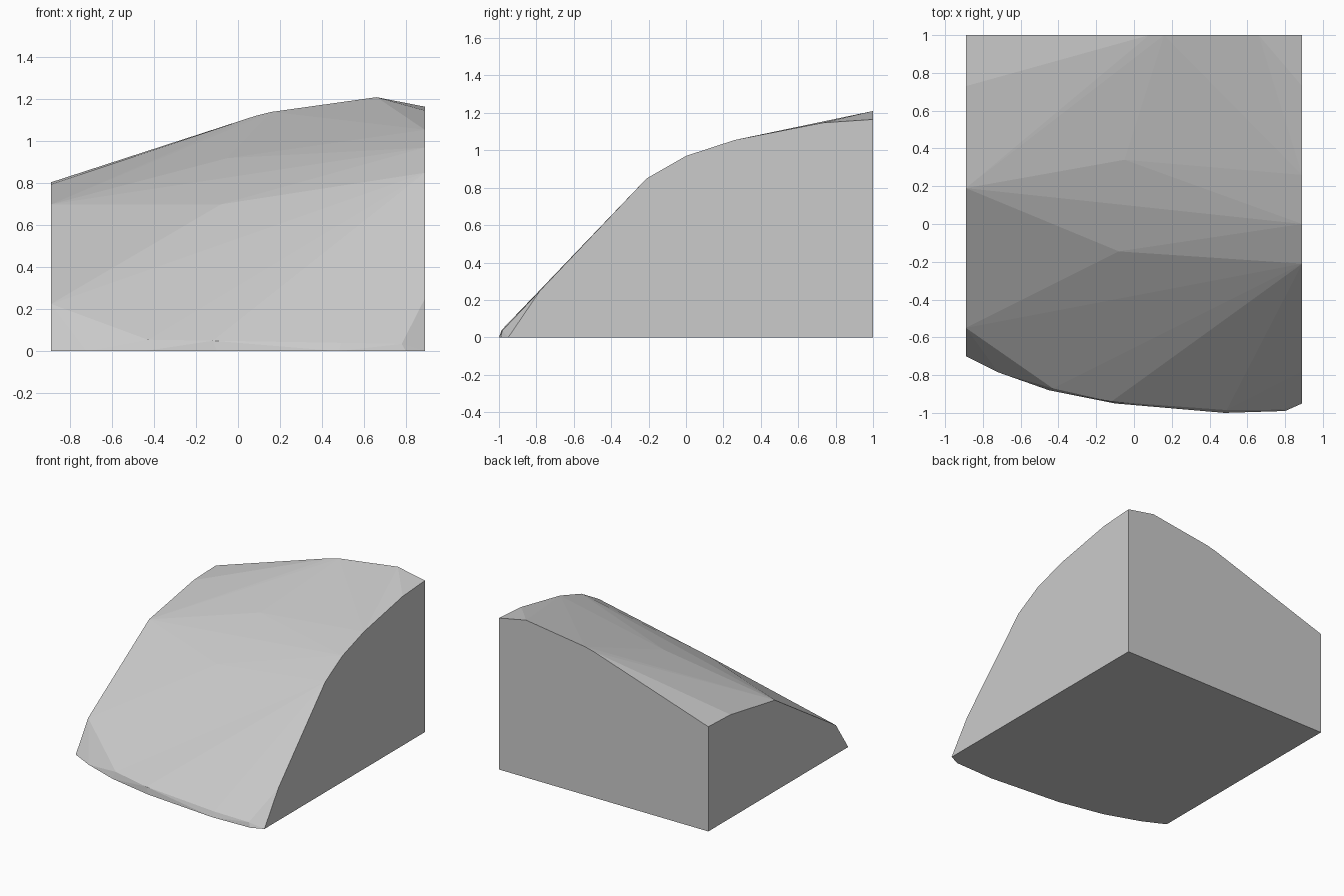
import bpy
import bmesh

if "Cube" in bpy.data.objects:
    bpy.data.objects.remove(bpy.data.objects["Cube"])

W = 0.89  # half width between the two flat side walls

# Side wall profiles as (y, z)
left_side = [(1, 0), (-0.70, 0), (-0.55, 0.225), (0.19, 0.70), (0.73, 0.795), (1, 0.805)]
right_side = [(1, 0), (-0.95, 0), (-0.78, 0.25), (-0.21, 0.85), (0, 0.97),
              (0.26, 1.055), (0.73, 1.147), (1, 1.165)]

# Upper outline of the back wall as (x, z)
back_top = [(0.08, 1.12), (0.16, 1.14), (0.66, 1.21)]

# Curved front foot on the ground as (x, y)
front_foot = [(-0.72, -0.785), (-0.45, -0.88), (-0.10, -0.95), (0.48, -1.0), (0.80, -0.99)]

# Lip just above the foot, then the ridge points of the sloping top
lip = [(-0.43, -0.87, 0.055), (-0.12, -0.94, 0.05), (0.49, -0.985, 0.04), (0.78, -0.983, 0.035)]
ridge = [(-0.08, -0.145, 0.70), (-0.05, 0.34, 0.92)]

points = [(-W, y, z) for y, z in left_side]
points += [(W, y, z) for y, z in right_side]
points += [(x, 1, z) for x, z in back_top]
points += [(x, y, 0) for x, y in front_foot]
points += lip + ridge

# Wrap the points in a faceted convex block
bm = bmesh.new()
for p in points:
    bm.verts.new(p)
bmesh.ops.convex_hull(bm, input=bm.verts[:])
loose = [v for v in bm.verts if not v.link_faces]
bmesh.ops.delete(bm, geom=loose, context='VERTS')
bmesh.ops.dissolve_limit(bm, angle_limit=0.004, verts=bm.verts[:], edges=bm.edges[:])
bmesh.ops.recalc_face_normals(bm, faces=bm.faces[:])

mesh = bpy.data.meshes.new("rock_block")
bm.to_mesh(mesh)
bm.free()

# Single stone colour
stone = bpy.data.materials.new("stone_grey")
stone.diffuse_color = (0.6, 0.6, 0.6, 1)
stone.use_nodes = True
stone.node_tree.nodes["Principled BSDF"].inputs["Base Color"].default_value = stone.diffuse_color
mesh.materials.append(stone)

rock = bpy.data.objects.new("rock_block", mesh)
bpy.context.collection.objects.link(rock)
